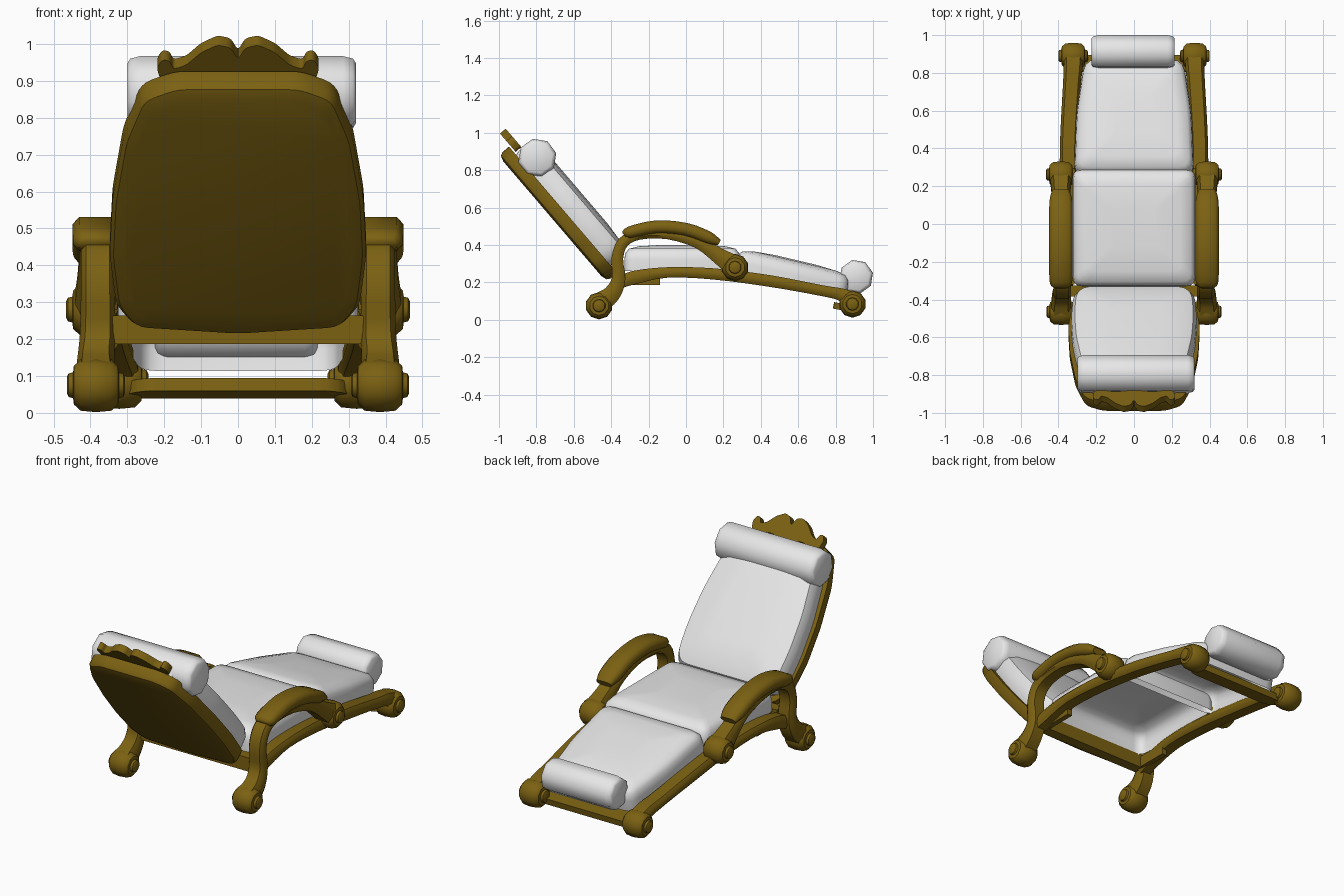
import bpy, bmesh, math
from mathutils import Vector

cube = bpy.data.objects.get("Cube")
if cube:
    bpy.data.objects.remove(cube)


def material(name, color):
    m = bpy.data.materials.new(name)
    m.use_nodes = True
    m.diffuse_color = color
    m.node_tree.nodes["Principled BSDF"].inputs["Base Color"].default_value = color
    return m


WOOD = material("brown wood", (0.2, 0.12, 0.006, 1))
CLOTH = material("white cloth", (0.8, 0.8, 0.8, 1))


def loft(name, rings, mat, mirror=False, sharp=40, hollow=False):
    """Skin closed rings of equal length and cap the ends; hollow leaves the first end open."""
    bm = bmesh.new()
    loops = [[bm.verts.new(p) for p in ring] for ring in rings]
    n = len(loops[0])
    for a, b in zip(loops, loops[1:]):
        for i in range(n):
            j = (i + 1) % n
            bm.faces.new((a[i], a[j], b[j], b[i]))
    if not hollow:
        bm.faces.new(loops[0])
    bm.faces.new(loops[-1])
    bmesh.ops.recalc_face_normals(bm, faces=bm.faces)
    mesh = bpy.data.meshes.new(name)
    bm.to_mesh(mesh)
    bm.free()
    mesh.materials.append(mat)
    ob = bpy.data.objects.new(name, mesh)
    bpy.context.collection.objects.link(ob)
    bpy.ops.object.select_all(action='DESELECT')
    ob.select_set(True)
    bpy.context.view_layer.objects.active = ob
    bpy.ops.object.shade_smooth_by_angle(angle=math.radians(sharp))
    if mirror:
        ob.modifiers.new("Mirror", 'MIRROR').use_mirror_merge = False
    return ob


def rounded(corners, r):
    """Replace each corner by a short curve."""
    out = []
    n = len(corners)
    for i, c in enumerate(corners):
        p = Vector(c)
        ends = []
        for q in (Vector(corners[i - 1]), Vector(corners[(i + 1) % n])):
            d = q - p
            ends.append(p + d.normalized() * min(r, d.length * 0.45))
        for t in (0, 0.33, 0.67, 1):
            out.append(ends[0] * (1 - t) ** 2 + p * 2 * t * (1 - t) + ends[1] * t * t)
    return out


def slab(name, half, r, layers, origin, direction, mat, hollow=False):
    """Symmetric outline (x, v) lying along a direction in YZ, stacked in (inset, height) layers."""
    pts = rounded(half + [(-x, v) for x, v in reversed(half) if x > 0], r)
    d = Vector(direction).normalized()
    n = Vector((-d.y, d.x))
    if n.y < 0:
        n = -n
    hx = max(p.x for p in pts)
    lo, hi = min(p.y for p in pts), max(p.y for p in pts)
    mid, hv = (lo + hi) / 2, (hi - lo) / 2
    rings = []
    for inset, h in layers:
        ring = []
        for p in pts:
            v = mid + (p.y - mid) * (1 - inset / hv)
            q = Vector(origin) + d * v + n * h
            ring.append((p.x * (1 - inset / hx), q.x, q.y))
        rings.append(ring)
    return loft(name, rings, mat, hollow=hollow)


def lathe(name, centre, profile, sides, mat, mirror=False, turn=0.5, sharp=50):
    """Turned shape around an axis parallel to x; profile is (x offset, radius)."""
    cx, cy, cz = centre
    angles = [(i + turn) * math.tau / sides for i in range(sides)]
    rings = [[(cx + dx, cy + r * math.cos(a), cz + r * math.sin(a)) for a in angles]
             for dx, r in profile]
    return loft(name, rings, mat, mirror, sharp)


def sweep(name, path, mat, steps=3, sharp=40):
    """Chamfered bar along points (x, y, z, half width, half thickness), mirrored."""
    p = [Vector(q) for q in path]
    p = [p[0] * 2 - p[1]] + p + [p[-1] * 2 - p[-2]]
    fine = []
    for a, b, c, d in zip(p, p[1:], p[2:], p[3:]):
        for k in range(steps):
            t = k / steps
            fine.append(0.5 * (2 * b + (c - a) * t + (2 * a - 5 * b + 4 * c - d) * t ** 2
                               + (3 * b - a - 3 * c + d) * t ** 3))
    fine.append(p[-2])
    section = [(1, 0.4), (0.7, 1), (-0.7, 1), (-1, 0.4), (-1, -0.4), (-0.7, -1), (0.7, -1), (1, -0.4)]
    rings = []
    for i, q in enumerate(fine):
        d = fine[min(i + 1, len(fine) - 1)] - fine[max(i - 1, 0)]
        t = Vector((d[1], d[2])).normalized()
        rings.append([(q[0] + q[3] * s, q[1] - t.y * q[4] * u, q[2] + t.x * q[4] * u)
                      for s, u in section])
    return loft(name, rings, mat, True, sharp)


def box(name, lo, hi, mat, mirror=False):
    rings = [[(lo[0], lo[1], z), (hi[0], lo[1], z), (hi[0], hi[1], z), (lo[0], hi[1], z)]
             for z in (lo[2], hi[2])]
    return loft(name, rings, mat, mirror)


# Reclined back: wooden shell and cushion
BACK = (-0.65, 0.76)
BACK_FOOT = (-0.43, 0.207)
slab("back_shell", [(0, -0.008), (0.28, 0.015), (0.33, 0.09), (0.348, 0.27), (0.34, 0.47),
                    (0.31, 0.69), (0.26, 0.84), (0.17, 0.882)], 0.03,
     [(0.04, 0), (0.01, 0.01), (0, 0.028), (0, 0.075)], BACK_FOOT, BACK, WOOD)
slab("back_cushion", [(0.28, 0.04), (0.325, 0.1), (0.335, 0.27), (0.325, 0.47),
                      (0.29, 0.69), (0.22, 0.83)], 0.05,
     [(0.01, 0.06), (0, 0.1), (0.003, 0.15), (0.02, 0.182), (0.075, 0.2), (0.19, 0.208)],
     BACK_FOOT, BACK, CLOTH)

# Carved crest on top of the back
crest = [(0, 0), (0.1, 0.012), (0.175, 0), (0.21, 0.005), (0.22, 0.05), (0.205, 0.08), (0.185, 0.075),
         (0.175, 0.045), (0.14, 0.06), (0.1, 0.105), (0.055, 0.132), (0.02, 0.122), (0, 0.08)]
slab("crest", crest, 0.012, [(0, -0.02), (0, 0.02)], (-0.895, 0.91), BACK, WOOD)

# Seat and leg cushions, open underneath
puff = [(0, 0), (0, 0.06), (0.005, 0.095), (0.025, 0.12), (0.08, 0.133), (0.2, 0.14)]
slab("seat_cushion", [(0.325, -0.33), (0.325, 0.29)], 0.05, puff, (0, 0.26), (1, 0), CLOTH, True)
slab("leg_cushion", [(0.317, 0), (0.305, 0.33), (0.262, 0.62)], 0.06, puff, (0.25, 0.255),
     (1, -0.235), CLOTH, True)

# Head and foot bolsters
for name, c, half, r in (("head_bolster", (0.01, -0.795, 0.866), 0.31, 0.104),
                         ("foot_bolster", (-0.005, 0.91, 0.23), 0.22, 0.092)):
    lathe(name, c, [(-half, r * 0.8), (-half + 0.008, r * 0.93), (-half + 0.035, r),
                    (half - 0.035, r), (half - 0.008, r * 0.93), (half, r * 0.8)],
          8, CLOTH, turn=0.3)

# Scroll ends with raised buttons: feet and arm fronts
half_scroll = [(0.079, 0.022), (0.074, 0.032), (0.062, 0.035), (0.06, 0.052), (0.042, 0.069)]
scroll = [(-x, r) for x, r in half_scroll] + [(0, 0.073)] + half_scroll[::-1]
for name, c in (("back_end_scroll_foot", (0.385, -0.465, 0.075)),
                ("leg_end_scroll_foot", (0.322, 0.89, 0.084)),
                ("arm_scroll", (0.387, 0.262, 0.28))):
    lathe(name, c, scroll, 10, WOOD, True, sharp=38)

# Leg rising into the curved arm
sweep("leg_and_arm", [
    (0.385, -0.46, 0.09, 0.055, 0.055), (0.385, -0.395, 0.14, 0.05, 0.046),
    (0.38, -0.36, 0.22, 0.048, 0.036), (0.38, -0.367, 0.33, 0.046, 0.031),
    (0.38, -0.335, 0.415, 0.046, 0.03), (0.38, -0.25, 0.455, 0.046, 0.027),
    (0.385, -0.1, 0.458, 0.046, 0.027), (0.385, 0.06, 0.415, 0.046, 0.032),
    (0.387, 0.17, 0.345, 0.05, 0.042), (0.387, 0.26, 0.285, 0.06, 0.06)], WOOD)

# Broad rounded arm top
sweep("arm_top", [
    (0.387, -0.33, 0.452, 0.042, 0.017), (0.387, -0.3, 0.468, 0.06, 0.031),
    (0.387, -0.16, 0.497, 0.062, 0.034), (0.387, 0, 0.484, 0.062, 0.034),
    (0.387, 0.12, 0.44, 0.06, 0.032), (0.387, 0.178, 0.412, 0.045, 0.016)], WOOD, sharp=65)

# Side rails
sweep("side_rail", [
    (0.365, -0.36, 0.195, 0.04, 0.03), (0.36, -0.28, 0.225, 0.04, 0.036),
    (0.355, -0.1, 0.253, 0.045, 0.028), (0.35, 0.15, 0.245, 0.045, 0.03),
    (0.345, 0.45, 0.207, 0.046, 0.031), (0.33, 0.72, 0.157, 0.047, 0.029),
    (0.322, 0.83, 0.134, 0.05, 0.034), (0.322, 0.89, 0.1, 0.05, 0.05)], WOOD)

# Cross bars and corner blocks
box("back_cross_bar", (-0.34, -0.385, 0.187), (0.34, -0.325, 0.264), WOOD)
box("corner_block", (0.315, -0.32, 0.187), (0.345, -0.14, 0.25), WOOD, True)
slab("foot_cross_bar", [(0.25, 0), (0.3, 0.04), (0.3, 0.105)], 0.03, [(0, 0), (0, 0.035)],
     (0.785, 0.06), (1, -0.2), WOOD)
